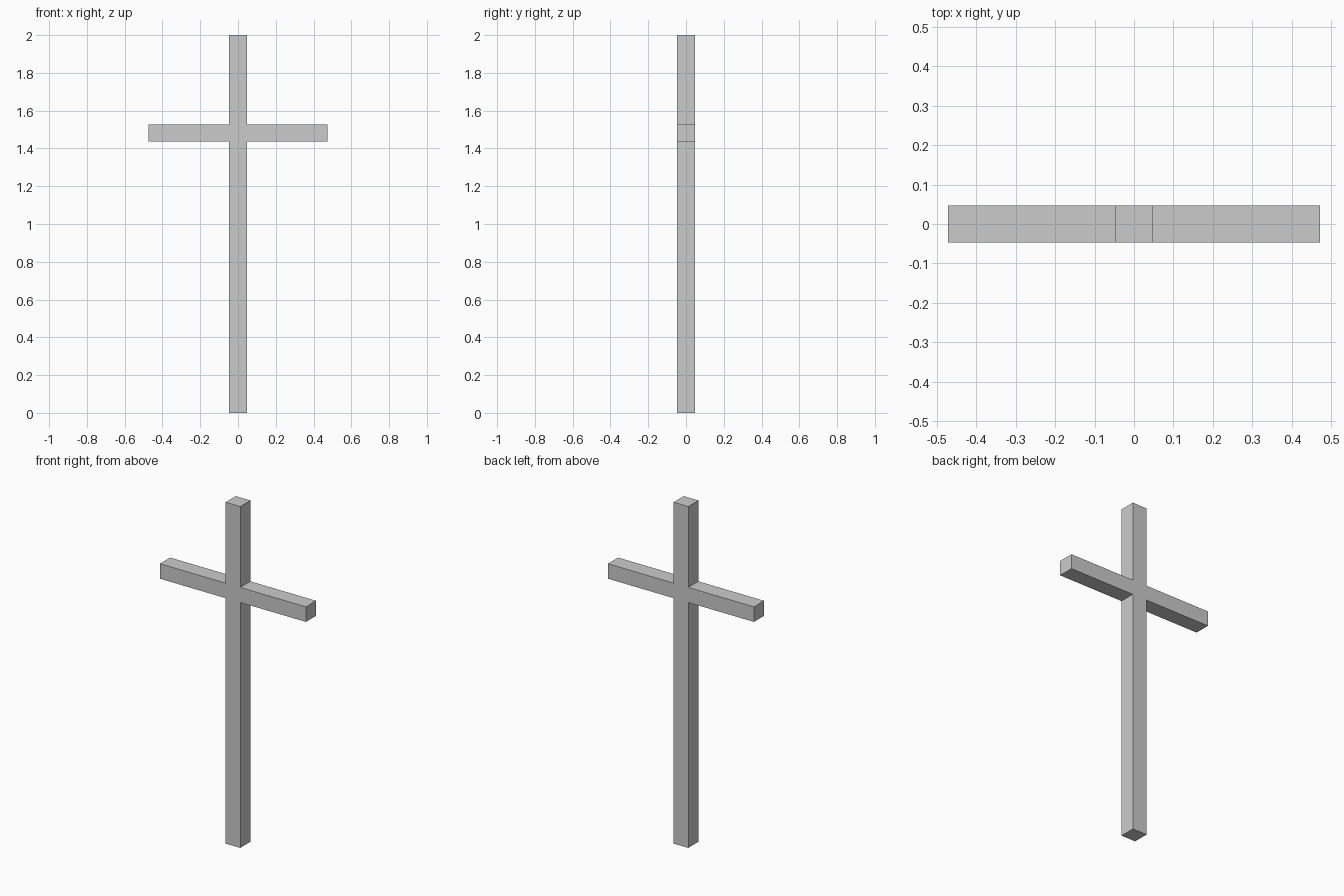
import bpy
import bmesh
from mathutils import Vector

if "Cube" in bpy.data.objects:
    bpy.data.objects.remove(bpy.data.objects["Cube"])

POST_HALF = 0.0475       # half width of the upright
DEPTH_HALF = 0.047       # half depth of both beams
ARM_HALF = 0.473         # half span of the crossbar
ARM_LOW, ARM_HIGH = 1.438, 1.526
HEIGHT = 2.0

# Right half of the cross outline, bottom to top, mirrored for the left half
right = [(POST_HALF, 0), (POST_HALF, ARM_LOW), (ARM_HALF, ARM_LOW),
         (ARM_HALF, ARM_HIGH), (POST_HALF, ARM_HIGH), (POST_HALF, HEIGHT)]
outline = right + [(-x, z) for x, z in reversed(right)]

# Extrude the outline front to back so the beams join flush
bm = bmesh.new()
front = bm.faces.new([bm.verts.new((x, -DEPTH_HALF, z)) for x, z in outline])
result = bmesh.ops.extrude_face_region(bm, geom=[front], use_keep_orig=True)
moved = [g for g in result["geom"] if isinstance(g, bmesh.types.BMVert)]
bmesh.ops.translate(bm, verts=moved, vec=Vector((0, 2 * DEPTH_HALF, 0)))
bmesh.ops.recalc_face_normals(bm, faces=bm.faces)

mesh = bpy.data.meshes.new("cross")
bm.to_mesh(mesh)
bm.free()
bpy.context.collection.objects.link(bpy.data.objects.new("cross", mesh))
